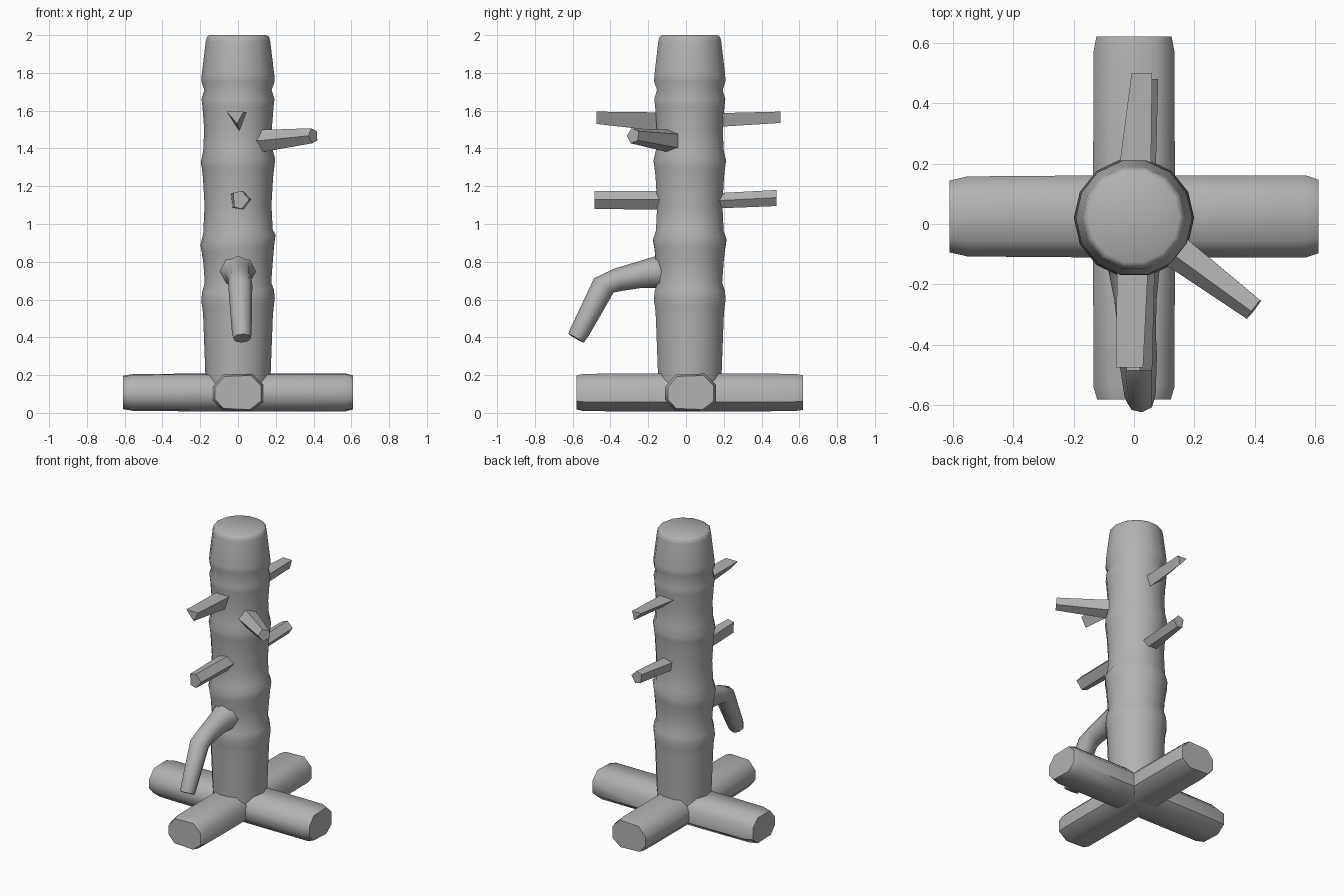
import bpy, bmesh, math
from mathutils import Vector

if "Cube" in bpy.data.objects:
    bpy.data.objects.remove(bpy.data.objects["Cube"])

wood = bpy.data.materials.new("grey wood")
wood.diffuse_color = (0.45, 0.45, 0.45, 1)
wood.use_nodes = True
wood.node_tree.nodes["Principled BSDF"].inputs["Base Color"].default_value = wood.diffuse_color


def loft(name, rings, angle=50):
    """Skin a list of equal-length point rings into a closed solid."""
    bm = bmesh.new()
    loops = [[bm.verts.new(p) for p in r] for r in rings]
    n = len(loops[0])
    for a, b in zip(loops, loops[1:]):
        for i in range(n):
            j = (i + 1) % n
            bm.faces.new((a[i], a[j], b[j], b[i]))
    bm.faces.new(loops[0][::-1])
    bm.faces.new(loops[-1])
    bmesh.ops.recalc_face_normals(bm, faces=bm.faces)
    me = bpy.data.meshes.new(name)
    bm.to_mesh(me)
    bm.free()
    ob = bpy.data.objects.new(name, me)
    bpy.context.collection.objects.link(ob)
    me.materials.append(wood)
    bpy.ops.object.select_all(action='DESELECT')
    ob.select_set(True)
    bpy.context.view_layer.objects.active = ob
    bpy.ops.object.shade_smooth_by_angle(angle=math.radians(angle))
    return ob


def tube(name, path, sides=8, angle=50):
    """Round limb through (x, y, z, radius) stations, bent in mitred joints."""
    pts = [Vector(p[:3]) for p in path]
    rings = []
    for i, p in enumerate(pts):
        d = (pts[min(i + 1, len(pts) - 1)] - pts[max(i - 1, 0)]).normalized()
        u = d.cross(Vector((0, 0, 1))).normalized()
        v = u.cross(d)
        r = path[i][3]
        rings.append([p + r * (math.cos(t) * u + math.sin(t) * v)
                      for t in (2 * math.pi * k / sides for k in range(sides))])
    return loft(name, rings, angle)


# Trunk with knobbly rings: (height, radius, sideways tilt)
profile = [(0.08, 0.165, 0), (0.21, 0.173, 0), (0.50, 0.184, 0), (0.555, 0.188, 0),
           (0.60, 0.195, .04), (0.645, 0.19, .04), (0.69, 0.176, 0), (0.80, 0.184, 0),
           (0.865, 0.191, .1), (0.915, 0.199, .13), (0.96, 0.184, .05),
           (1.10, 0.177, 0), (1.25, 0.186, 0), (1.30, 0.192, 0), (1.335, 0.197, .05),
           (1.39, 0.184, 0), (1.50, 0.179, 0), (1.62, 0.188, 0), (1.66, 0.193, 0),
           (1.71, 0.178, 0), (1.755, 0.194, 0), (1.79, 0.192, 0), (1.965, 0.171, 0),
           (1.99, 0.165, 0), (2.0, 0.150, 0)]
N = 14
loft("trunk", [[(r * math.cos(t), 0.02 + r * math.sin(t), z + tilt * r * math.cos(t))
                for t in (2 * math.pi * k / N for k in range(N))]
               for z, r, tilt in profile])

# Crossed foot beams with a rounded section
section = [(-.135, .03), (-.135, -.04), (-.085, -.094), (.07, -.1),
           (.135, -.05), (.135, .04), (.075, .1), (-.08, .095)]


def beam(name, ends, along_x):
    rings = []
    for s, k in ends:
        ring = [(0.025 + k * a, k * b) if along_x else (k * a, k * b) for a, b in section]
        rings.append([(s, a, 0.108 + b) if along_x else (a, s, 0.108 + b) for a, b in ring])
    loft(name, rings)


beam("side_foot_beam", [(-.61, .88), (-.55, .98), (-.2, 1), (.2, 1), (.57, 1), (.61, .9)], True)
beam("front_back_foot_beam", [(-.58, .9), (-.54, .99), (-.2, 1), (.2, 1), (.57, .99), (.62, .92)], False)


# Whittled pegs: root and tip outlines given as (x, z) at two y stations
def peg(name, y0, root, y1, tip):
    loft(name, [[(x, y0, z) for x, z in root], [(x, y1, z) for x, z in tip]])


peg("upper_front_peg", -.08, [(-.055, 1.59), (.05, 1.59), (.01, 1.485)],
    -.475, [(-.06, 1.595), (.03, 1.595), (-.005, 1.53)])
peg("lower_front_peg", -.08, [(-.04, 1.16), (.03, 1.175), (.07, 1.13), (.03, 1.075), (-.03, 1.085)],
    -.485, [(-.025, 1.165), (.02, 1.175), (.06, 1.13), (.02, 1.08), (-.02, 1.09)])
peg("upper_back_peg", .1, [(-.06, 1.58), (.055, 1.585), (.03, 1.51)],
    .50, [(-.008, 1.595), (.06, 1.595), (.045, 1.535)])
peg("lower_back_peg", .1, [(-.04, 1.14), (.03, 1.16), (.07, 1.12), (.04, 1.08), (-.03, 1.085)],
    .48, [(0, 1.165), (.04, 1.18), (.08, 1.14), (.05, 1.095), (.01, 1.105)])

# Angled side peg
tube("side_peg", [(.08, -.04, 1.44, .068), (.16, -.10, 1.442, .06), (.398, -.28, 1.467, .042)], 5)

# Bent leg
tube("bent_leg", [(.0, -.06, .76, .13), (.0, -.15, .745, .085), (.005, -.25, .73, .07),
                  (.01, -.36, .705, .062), (.012, -.435, .675, .064),
                  (.02, -.565, .425, .052), (.022, -.582, .395, .047)], 8)
